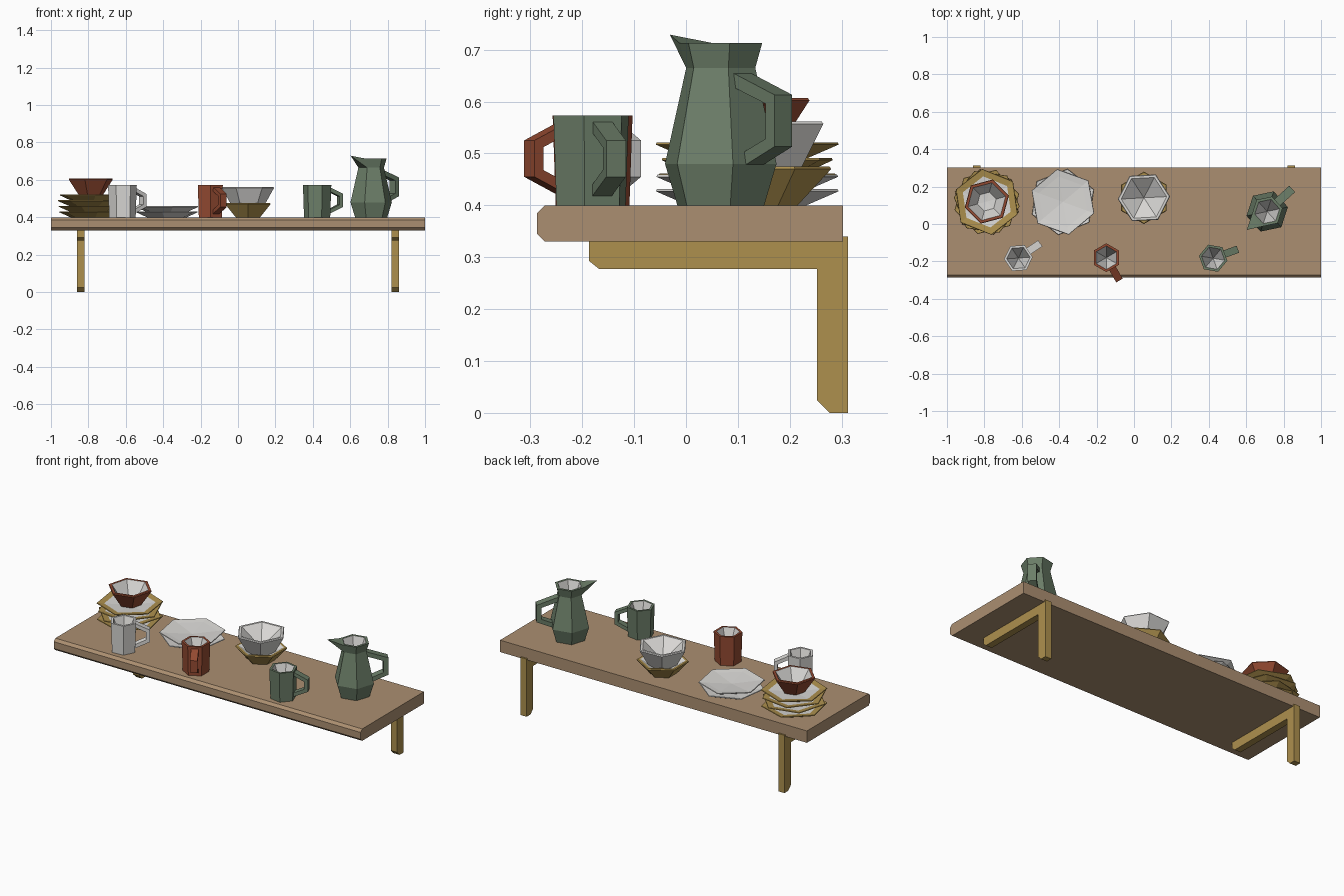
import bpy, bmesh, math
from mathutils import Vector

if "Cube" in bpy.data.objects:
    bpy.data.objects.remove(bpy.data.objects["Cube"])


def material(name, rgb):
    m = bpy.data.materials.new(name)
    m.diffuse_color = (*rgb, 1)
    m.use_nodes = True
    m.node_tree.nodes["Principled BSDF"].inputs["Base Color"].default_value = m.diffuse_color
    return m


WOOD = material("wood", (0.41, 0.275, 0.165))
MUSTARD = material("mustard", (0.42, 0.28, 0.076))
GREEN = material("sage_green", (0.15, 0.21, 0.14))
RED = material("terracotta", (0.30, 0.07, 0.032))
WHITE = material("off_white", (0.70, 0.69, 0.67))


def finish(bm, name, mats, loc=(0, 0, 0), deg=0):
    bmesh.ops.recalc_face_normals(bm, faces=bm.faces[:])
    me = bpy.data.meshes.new(name)
    bm.to_mesh(me)
    bm.free()
    for m in mats:
        me.materials.append(m)
    ob = bpy.data.objects.new(name, me)
    ob.location = loc
    ob.rotation_euler.z = math.radians(deg)
    bpy.context.collection.objects.link(ob)
    return ob


def prism(name, mat, profile, width, loc=(0, 0, 0), deg=0):
    """Extrude an (outward, up) profile sideways, then turn it by deg."""
    bm = bmesh.new()
    a = [bm.verts.new((u, -width / 2, z)) for u, z in profile]
    b = [bm.verts.new((u, width / 2, z)) for u, z in profile]
    bm.faces.new(a)
    bm.faces.new(b[::-1])
    for i in range(len(a)):
        j = (i + 1) % len(a)
        bm.faces.new((a[i], b[i], b[j], a[j]))
    return finish(bm, name, [mat], loc, deg)


def turned(name, mat, rings, inner_from, apex, loc, deg):
    """Six-sided vessel; segments from inner_from on are white inside."""
    bm = bmesh.new()
    loops = [[bm.verts.new((r * math.cos(k * math.pi / 3), r * math.sin(k * math.pi / 3), z))
              for k in range(6)] for r, z in rings]
    bm.faces.new(loops[0][::-1])
    for s in range(len(loops) - 1):
        for k in range(6):
            j = (k + 1) % 6
            f = bm.faces.new((loops[s][k], loops[s][j], loops[s + 1][j], loops[s + 1][k]))
            f.material_index = int(s >= inner_from)
    tip = bm.verts.new((0, 0, apex))
    for k in range(6):
        f = bm.faces.new((loops[-1][k], loops[-1][(k + 1) % 6], tip))
        f.material_index = 1
    return finish(bm, name, [mat, WHITE], loc, deg)


# shelf board with chamfered front edge, and two L brackets
prism("shelf_board", WOOD, [(0.303, 0.33), (0.303, 0.40), (-0.272, 0.40), (-0.287, 0.385),
                            (-0.287, 0.345), (-0.272, 0.33)], 2.0, deg=90)
for side, x in (("left", -0.84), ("right", 0.84)):
    prism(side + "_bracket", MUSTARD,
          [(0.312, 0), (0.312, 0.34), (0.303, 0.34), (0.303, 0.33), (-0.187, 0.33), (-0.187, 0.293),
           (-0.167, 0.277), (0.252, 0.277), (0.252, 0.025), (0.277, 0)], 0.04, (x, 0, 0), 90)


# plates
def plate(name, mat, x, y, z, deg):
    turned(name, mat, [(0.115, 0), (0.178, 0.027), (0.176, 0.031), (0.138, 0.026)],
           3, 0.014, (x, y, z), deg)


for i, deg in enumerate((42, 14, 52, 38)):
    plate(f"mustard_plate_{i + 1}", MUSTARD, -0.787, 0.118, 0.40 + 0.03 * i, deg)
for i, deg in enumerate((22, 40)):
    plate(f"white_plate_{i + 1}", WHITE, -0.38, 0.118, 0.40 + 0.028 * i, deg)


# bowls
def bowl(name, mat, r0, r1, h, loc, deg):
    turned(name, mat, [(r0, 0), (r1, h - 0.005), (r1 - 0.004, h), (r1 - 0.018, h)],
           3, 0.02, loc, deg)


bowl("mustard_bowl", MUSTARD, 0.075, 0.14, 0.075, (0.053, 0.14, 0.40), 30)
bowl("white_bowl", WHITE, 0.08, 0.14, 0.112, (0.053, 0.14, 0.45), 3)
turned("red_bowl", RED, [(0.062, 0), (0.122, 0.09), (0.119, 0.095), (0.104, 0.095), (0.052, 0.02)],
       3, 0.016, (-0.787, 0.12, 0.512), 15)


# mugs, handle centred on a flat side
def mug(name, mat, x, y, deg):
    turned(name, mat, [(0.071, 0), (0.077, 0.173), (0.063, 0.173)], 2, 0.02, (x, y, 0.40), deg + 30)
    prism(name + "_handle", mat,
          [(0.058, 0.164), (0.141, 0.125), (0.141, 0.055), (0.058, 0.016),
           (0.058, 0.038), (0.121, 0.068), (0.121, 0.112), (0.058, 0.142)],
          0.04, (x, y, 0.40), deg)


mug("white_mug", WHITE, -0.618, -0.182, 34)
mug("red_mug", RED, -0.148, -0.18, -60)
mug("green_mug", GREEN, 0.423, -0.183, 20)

# jug with handle and pulled spout
JUG, TURN = (0.712, 0.067, 0.40), 42
turned("jug", GREEN, [(0.088, 0), (0.113, 0.08), (0.07, 0.265), (0.084, 0.313), (0.068, 0.313)],
       4, 0.13, JUG, TURN + 30)
prism("jug_handle", GREEN,
      [(0.055, 0.257), (0.18, 0.213), (0.18, 0.113), (0.085, 0.073),
       (0.08, 0.098), (0.154, 0.128), (0.154, 0.196), (0.055, 0.23)], 0.046, JUG, TURN)
bm = bmesh.new()
for r, z in ((0.084, 0.313), (0.07, 0.265)):
    for a in (150, 210):
        t = math.radians(a)
        bm.verts.new((r * math.cos(t), r * math.sin(t), z))
bm.verts.new((-0.147, 0, 0.329))
bmesh.ops.convex_hull(bm, input=bm.verts[:])
finish(bm, "jug_spout", [GREEN], JUG, TURN)
